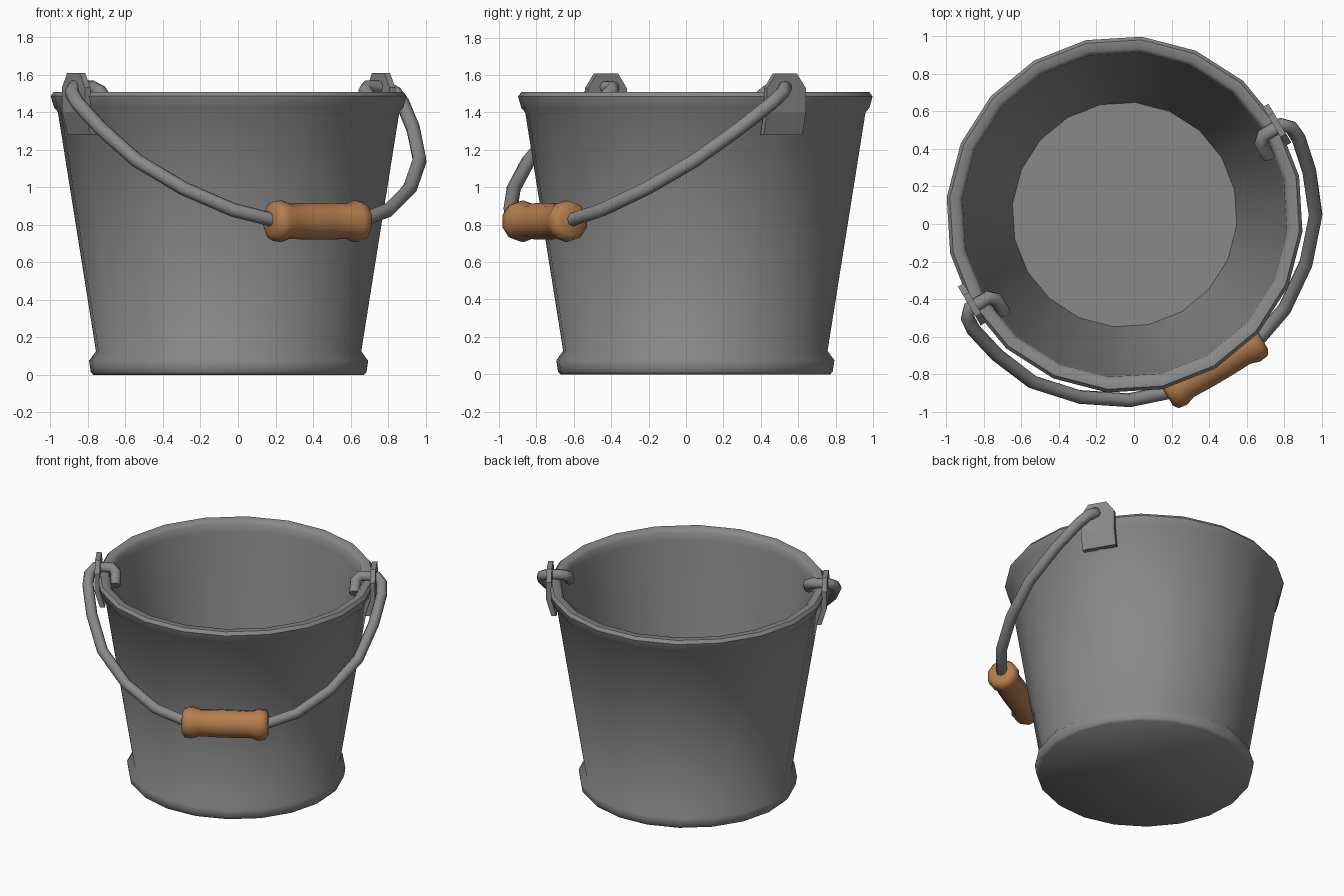
import bpy, bmesh, math
from mathutils import Matrix

if "Cube" in bpy.data.objects:
    bpy.data.objects.remove(bpy.data.objects["Cube"])

# Bucket frame: ears on local +-x, handle hangs towards local -y
FRAME = Matrix.Translation((-0.05, 0.05, 0)) @ Matrix.Rotation(math.radians(30.5), 4, 'Z')


def material(name, rgb):
    m = bpy.data.materials.new(name)
    m.diffuse_color = (*rgb, 1)
    m.use_nodes = True
    m.node_tree.nodes["Principled BSDF"].inputs["Base Color"].default_value = m.diffuse_color
    return m


METAL = material("grey metal", (0.25, 0.25, 0.25))
WOOD = material("brown wood", (0.46, 0.21, 0.075))


def finish(ob, mat, matrix, angle=40):
    ob.data.materials.clear()
    ob.data.materials.append(mat)
    ob.matrix_world = matrix
    bpy.ops.object.select_all(action='DESELECT')
    ob.select_set(True)
    bpy.context.view_layer.objects.active = ob
    if angle:
        bpy.ops.object.shade_smooth_by_angle(angle=math.radians(angle))


def to_object(name, bm):
    bmesh.ops.recalc_face_normals(bm, faces=bm.faces[:])
    me = bpy.data.meshes.new(name)
    bm.to_mesh(me)
    bm.free()
    ob = bpy.data.objects.new(name, me)
    bpy.context.collection.objects.link(ob)
    return ob


def lathe(name, profile, sides):
    """Turn (radius, z) points about z and cap both ends."""
    bm = bmesh.new()
    rings = [[bm.verts.new((r * math.cos(2 * math.pi * i / sides),
                            r * math.sin(2 * math.pi * i / sides), z))
              for i in range(sides)] for r, z in profile]
    for a, b in zip(rings, rings[1:]):
        for i in range(sides):
            j = (i + 1) % sides
            bm.faces.new((a[i], a[j], b[j], b[i]))
    bm.faces.new(rings[0])
    bm.faces.new(rings[-1])
    return to_object(name, bm)


# Bucket: foot ring, tapered wall, rolled rim, inner wall and floor
bucket = lathe("bucket", [
    (0.725, 0.0), (0.738, 0.015), (0.747, 0.075), (0.71, 0.125),
    (0.914, 1.40), (0.935, 1.425), (0.952, 1.485), (0.935, 1.508),
    (0.89, 1.508), (0.868, 1.485), (0.862, 1.43), (0.60, 0.09)], 20)
finish(bucket, METAL, FRAME, 50)

# Ears: plates following the wall, rising above the rim
outline = [(-0.12, 1.28), (0.12, 1.28), (0.12, 1.40), (0.12, 1.53),
           (0.065, 1.608), (-0.065, 1.608), (-0.12, 1.53), (-0.12, 1.40)]
for side, name in ((1, "right_ear"), (-1, "left_ear")):
    bm = bmesh.new()
    layers = []
    for off in (0.0, 0.035):
        layers.append([bm.verts.new((side * (0.925 + off - max(0, 1.40 - z) * 0.3), y, z))
                       for y, z in outline])
    for layer in layers:  # lower and upper panels of each side
        bm.faces.new((layer[0], layer[1], layer[2], layer[7]))
        bm.faces.new(layer[2:8])
    for i in range(8):
        j = (i + 1) % 8
        bm.faces.new((layers[0][i], layers[0][j], layers[1][j], layers[1][i]))
    finish(to_object(name, bm), METAL, FRAME, 0)

# Wire handle: hooked ends inside the ears, lying in one sloping plane
half = [(0.82, -0.12), (0.82, -0.04), (0.85, -0.012), (0.965, -0.012), (1.0, -0.05),
        (1.005, -0.12), (0.965, -0.30), (0.875, -0.52), (0.70, -0.715),
        (0.48, -0.865), (0.29, -0.93)]
path = half + [(-x, y) for x, y in reversed(half)]
cu = bpy.data.curves.new("wire_handle", 'CURVE')
cu.dimensions = '3D'
cu.bevel_depth = 0.038
cu.bevel_resolution = 2
cu.use_fill_caps = True
sp = cu.splines.new('POLY')
sp.points.add(len(path) - 1)
for p, (x, y) in zip(sp.points, path):
    p.co = (x, y, 1.54 + 0.765 * y, 1)
wire = bpy.data.objects.new("wire_handle", cu)
bpy.context.collection.objects.link(wire)
bpy.context.view_layer.objects.active = wire
wire.select_set(True)
bpy.ops.object.select_all(action='DESELECT')
wire.select_set(True)
bpy.ops.object.convert(target='MESH')
finish(bpy.context.object, METAL, FRAME, 50)

# Wooden grip: turned handle with a bead at each end
end = [(0.075, -0.295), (0.105, -0.275), (0.112, -0.225), (0.094, -0.175), (0.098, -0.06)]
grip = lathe("grip", end + [(r, -z) for r, z in reversed(end)], 10)
finish(grip, WOOD, FRAME @ Matrix.Translation((0, -0.935, 0.818))
       @ Matrix.Rotation(math.pi / 2, 4, 'Y'), 50)
